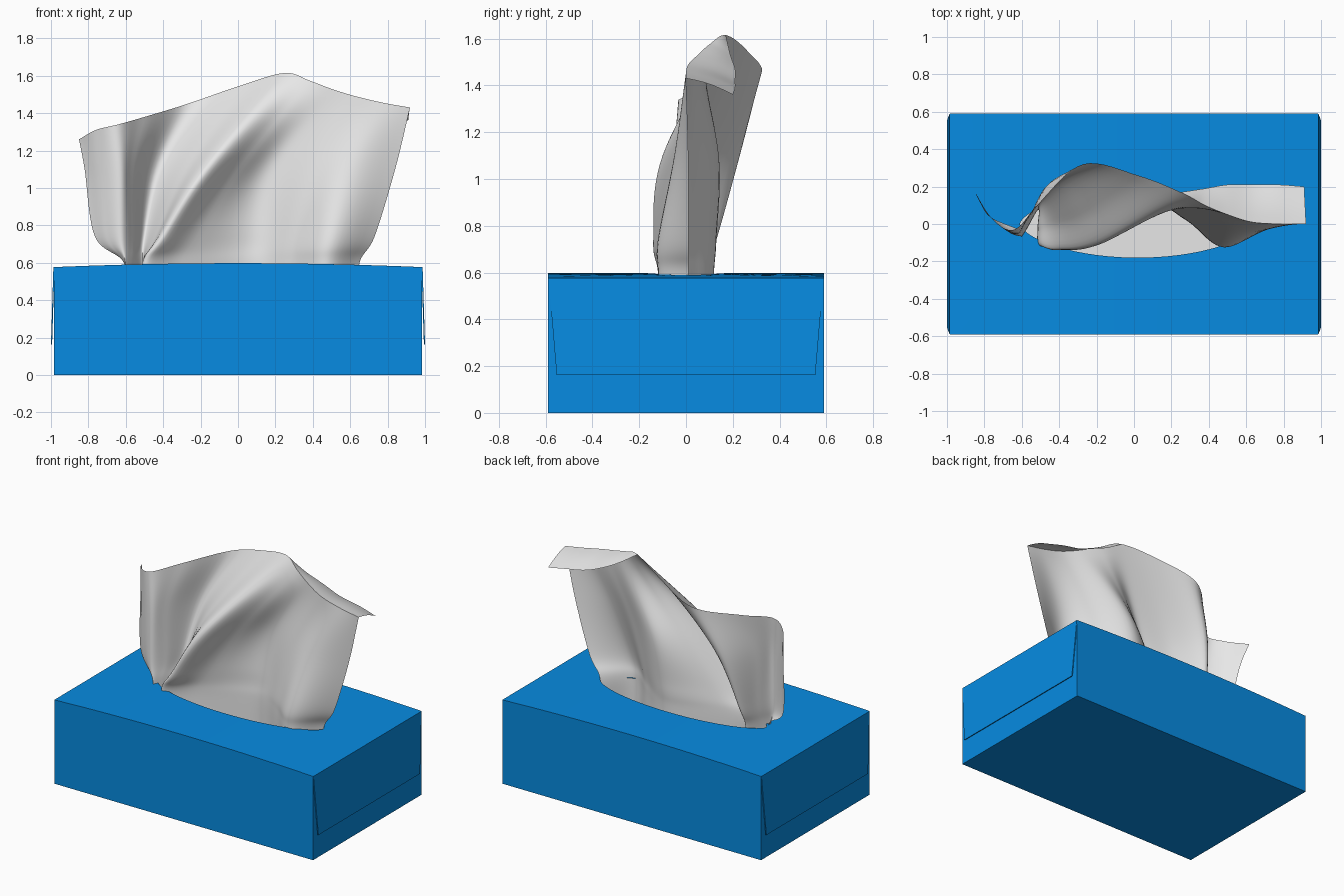
import bpy, bmesh, math
from mathutils import Vector

if "Cube" in bpy.data.objects:
    bpy.data.objects.remove(bpy.data.objects["Cube"])


def material(name, rgb):
    m = bpy.data.materials.new(name)
    m.diffuse_color = (*rgb, 1)
    m.use_nodes = True
    m.node_tree.nodes["Principled BSDF"].inputs["Base Color"].default_value = m.diffuse_color
    return m


BLUE = material("box blue", (0.002, 0.26, 0.76))
WHITE = material("tissue white", (0.80, 0.80, 0.80))


def finish(bm, name, mat, smooth=None):
    bmesh.ops.remove_doubles(bm, verts=bm.verts, dist=0.0005)
    bmesh.ops.recalc_face_normals(bm, faces=bm.faces)
    me = bpy.data.meshes.new(name)
    bm.to_mesh(me)
    bm.free()
    me.materials.append(mat)
    ob = bpy.data.objects.new(name, me)
    bpy.context.collection.objects.link(ob)
    if smooth:
        bpy.ops.object.select_all(action='DESELECT')
        ob.select_set(True)
        bpy.context.view_layer.objects.active = ob
        bpy.ops.object.shade_smooth_by_angle(angle=math.radians(smooth))
    return ob


def add_grid(bm, rows, closed=False):
    vs = [[bm.verts.new(p) for p in r] for r in rows]
    n = len(rows[0])
    for a, b in zip(vs, vs[1:]):
        for i in range(n if closed else n - 1):
            j = (i + 1) % n
            bm.faces.new((a[i], a[j], b[j], b[i]))
    return vs


def spline(pts, sub):
    """Catmull-Rom curve through the points."""
    pts = [Vector(p) for p in pts]
    ext = [2 * pts[0] - pts[1]] + pts + [2 * pts[-1] - pts[-2]]
    out = []
    for i in range(len(pts) - 1):
        a, b, c, d = ext[i:i + 4]
        for k in range(sub):
            t = k / sub
            out.append(0.5 * (2 * b + (c - a) * t + (2 * a - 5 * b + 4 * c - d) * t * t
                              + (3 * b - a - 3 * c + d) * t ** 3))
    return out + [pts[-1]]


def surface(rows, su, sv):
    rows = [spline(r, su) for r in rows]
    cols = [spline(c, sv) for c in zip(*rows)]
    return list(zip(*cols))


# Carton: bowed top with an oval opening, four walls and a floor
HX, HY = 0.985, 0.59
N = 16
corners = [(HX, -HY), (HX, HY), (-HX, HY), (-HX, -HY)]
outer = []
for k in range(4):
    (ax, ay), (bx, by) = corners[k], corners[(k + 1) % 4]
    outer += [(ax + (bx - ax) * i / N, ay + (by - ay) * i / N) for i in range(N)]


def top_z(x):
    return 0.577 + 0.021 * (1 - (x / HX) ** 2)


def ring(f):
    pts = []
    for x, y in outer:
        t = math.atan2(y / HY, x / HX)
        hx = 0.02 + 0.63 * math.cos(t)
        hy = math.copysign(0.18 * abs(math.sin(t)) ** 1.25, y)
        px = x * (1 - f) + hx * f
        pts.append((px, y * (1 - f) + hy * f, top_z(px)))
    return pts


bm = bmesh.new()
floor = [(x, y, 0) for x, y in outer]
grid = add_grid(bm, [floor] + [ring(i / 6) for i in range(7)], closed=True)
bm.faces.new(grid[0][::-1])
finish(bm, "carton", BLUE, 30)

# End flaps glued over both short ends, springing out slightly at the bottom
for s, label in ((1, "right"), (-1, "left")):
    bm = bmesh.new()
    rows = []
    for off in (0.0, 0.006):
        rows.append([(s * (0.981 + off), -0.588, 0.577), (s * (0.981 + off), 0.588, 0.577),
                     (s * (0.994 + off), 0.553, 0.163), (s * (0.994 + off), -0.553, 0.163)])
    vs = add_grid(bm, rows, closed=True)
    bm.faces.new(vs[0])
    bm.faces.new(vs[1])
    finish(bm, label + "_end_flap", BLUE)

# Next tissue lying flat deeper inside the box
bm = bmesh.new()
bm.faces.new([bm.verts.new((0.02 + 0.70 * math.cos(a), 0.25 * math.sin(a), 0.40))
              for a in (math.tau * i / 48 for i in range(48))])
finish(bm, "next_tissue", WHITE)

# Pulled tissue: cross-sections from inside the box up to the free edge
low = [(-.61, -.03), (-.605, -.05), (-.60, -.065), (-.57, -.02), (-.51, .08), (-.51, -.02),
       (-.49, -.12), (-.30, -.02), (.06, .12), (.28, .02), (.47, -.12), (.65, .01)]
knee = [(-.765, .035), (-.70, -.02), (-.62, -.06), (-.56, .02), (-.50, .13), (-.44, 0),
        (-.40, -.14), (-.22, 0), (.08, .13), (.30, .02), (.50, -.12), (.73, .01)]
mid = [(-.82, .11), (-.74, .01), (-.63, -.05), (-.56, .04), (-.43, .23), (-.28, .06),
       (-.17, -.10), (.0, .05), (.17, .14), (.40, .03), (.60, -.05), (.84, .01)]
edge = [(-.85, .17, 1.26), (-.76, .03, 1.31), (-.64, -.03, 1.34), (-.50, .12, 1.38),
        (-.27, .32, 1.45), (.02, .26, 1.55), (.25, .17, 1.615), (.38, .10, 1.575),
        (.50, .05, 1.53), (.63, .01, 1.49), (.78, 0, 1.455), (.92, 0, 1.43)]
rows = [[(x, y, .40) for x, y in low], [(x, y, .60) for x, y in low],
        [(x, y, .74) for x, y in knee], [(x, y, 1.10) for x, y in mid], edge]
bm = bmesh.new()
add_grid(bm, surface(rows, 8, 10))

# Corner of the tissue folded over backwards
ridge = spline(edge, 8)[48:]
back = spline([(.25, .17, 1.615), (.38, .19, 1.53), (.50, .21, 1.47),
               (.63, .21, 1.42), (.78, .21, 1.39), (.91, .20, 1.36)], 8)
fold = []
for i in range(6):
    f = i / 5
    fold.append([a.lerp(b, f) + Vector((0, 0, .05 * (a - b).length * math.sin(math.pi * f)))
                 for a, b in zip(ridge, back)])
add_grid(bm, fold)
finish(bm, "pulled_tissue", WHITE, 60)
